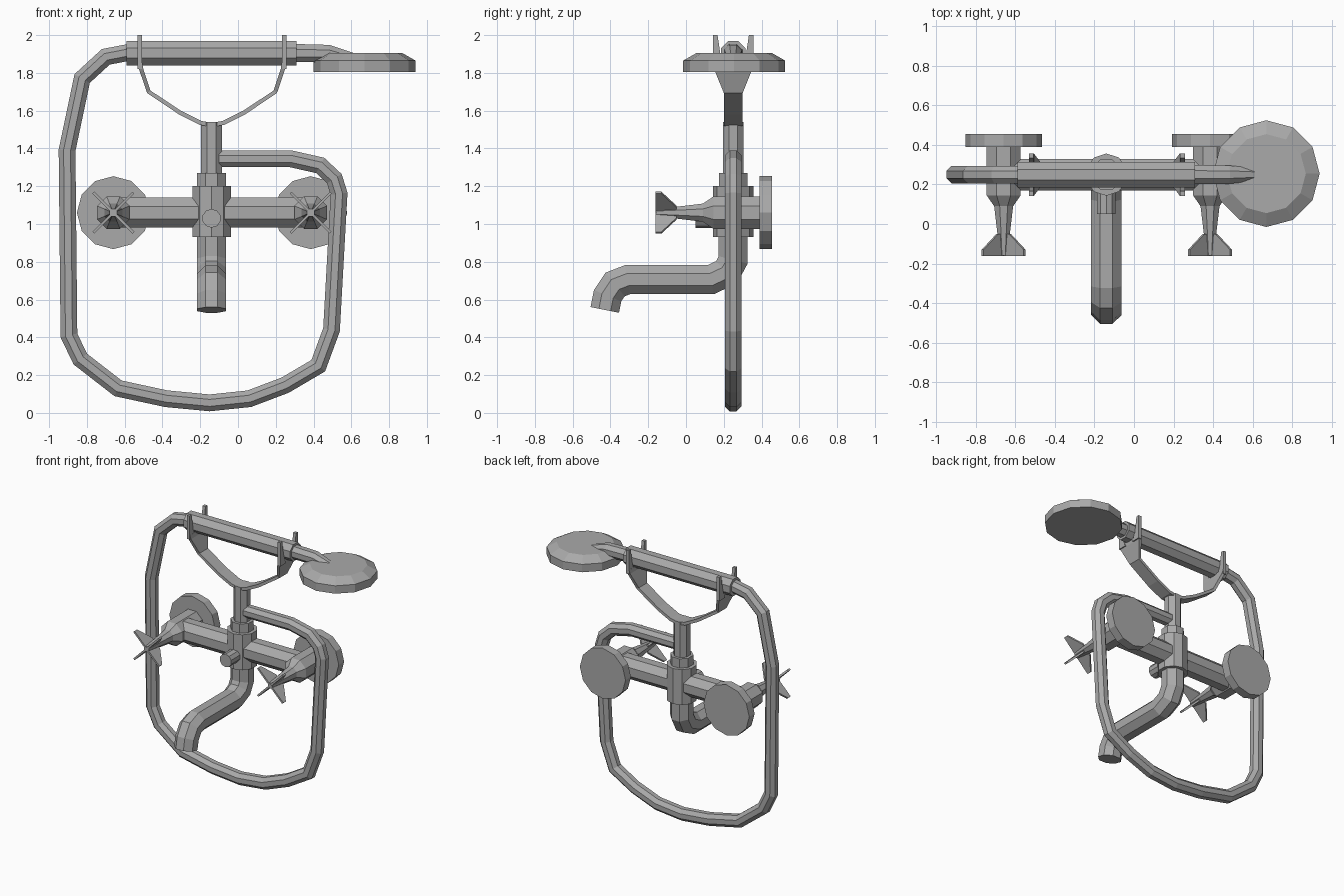
import bpy, bmesh, math
from mathutils import Vector

cube = bpy.data.objects.get("Cube")
if cube:
    bpy.data.objects.remove(cube, do_unlink=True)

metal = bpy.data.materials.new("grey metal")
metal.use_nodes = True
GREY = (0.4, 0.4, 0.4, 1)
metal.diffuse_color = GREY
metal.node_tree.nodes["Principled BSDF"].inputs["Base Color"].default_value = GREY

CX, CY = -0.14, 0.25          # axis of the mixer body
VALVES = {"right": -0.66, "left": 0.385}
VZ = 1.06                     # height of the valves


def finish(name, bm):
    bmesh.ops.recalc_face_normals(bm, faces=bm.faces)
    mesh = bpy.data.meshes.new(name)
    bm.to_mesh(mesh)
    bm.free()
    mesh.materials.append(metal)
    ob = bpy.data.objects.new(name, mesh)
    bpy.context.collection.objects.link(ob)
    return ob


def tube(name, path, radii, side, sides=8, phase=0.5):
    """Mitred tube along a planar path; side is the normal of its plane."""
    pts = [Vector(p) for p in path]
    side = Vector(side).normalized()
    if not isinstance(radii, (list, tuple)):
        radii = [radii] * len(pts)
    bm = bmesh.new()
    rings = []
    for i, p in enumerate(pts):
        a = (p - pts[max(i - 1, 0)]).normalized()
        b = (pts[min(i + 1, len(pts) - 1)] - p).normalized()
        t = (a + b).normalized()
        n = side.cross(t)
        stretch = 1 / max(0.5, t.dot(b if b.length else a))
        ring = []
        for k in range(sides):
            ang = 2 * math.pi * (k + phase) / sides
            ring.append(bm.verts.new(p + radii[i] * (side * math.cos(ang) + n * stretch * math.sin(ang))))
        rings.append(ring)
    for r, s in zip(rings, rings[1:]):
        for k in range(sides):
            j = (k + 1) % sides
            bm.faces.new((r[k], r[j], s[j], s[k]))
    bm.faces.new(rings[0])
    bm.faces.new(rings[-1])
    return finish(name, bm)


def prism(name, outline, offset):
    """Flat outline extruded by an offset."""
    bm = bmesh.new()
    face = bm.faces.new([bm.verts.new(p) for p in outline])
    new = bmesh.ops.extrude_face_region(bm, geom=[face])["geom"]
    bmesh.ops.translate(bm, vec=offset, verts=[v for v in new if isinstance(v, bmesh.types.BMVert)])
    return finish(name, bm)


X, Y, Z = (1, 0, 0), (0, 1, 0), (0, 0, 1)

# Flexible hose
hose = [(-0.1, 1.345), (0.28, 1.345), (0.435, 1.31), (0.51, 1.24), (0.535, 1.16),
        (0.495, 0.44), (0.425, 0.25), (0.25, 0.147), (0.06, 0.075), (-0.15, 0.053),
        (-0.38, 0.075), (-0.635, 0.13), (-0.835, 0.285), (-0.895, 0.41),
        (-0.905, 1.39), (-0.825, 1.77), (-0.7, 1.885), (-0.57, 1.91)]
tube("hose", [(x, CY, z) for x, z in hose], 0.048, Y)

# Hand shower: grip, neck and head
tube("shower_grip", [(-0.59, CY, 1.905), (0.31, CY, 1.905)], 0.07, Y)
tube("shower_neck", [(0.3, CY, 1.905), (0.48, CY, 1.902), (0.66, CY, 1.86)], [0.052, 0.05, 0.03], Y)
tube("shower_head", [(0.67, CY + 0.005, z) for z in (1.805, 1.865, 1.905)], [0.27, 0.27, 0.2], X, 12, 0)

# Mixer body: stem, collar, body and cross pipe
for name, low, high, r in (("stem", 1.2, 1.54, 0.06), ("upper_collar", 1.15, 1.27, 0.082),
                           ("mixer_body", 0.93, 1.2, 0.107)):
    tube(name, [(CX, CY, low), (CX, CY, high)], r, X, 10 if name == "mixer_body" else 8)
tube("cross_pipe", [(VALVES["right"], CY, VZ), (VALVES["left"], CY, VZ)], 0.086, Y)
tube("front_knob", [(CX, 0.2, 1.03), (CX, 0.05, 1.03)], 0.05, X, 10)

# Spout
spout = [(0.25, 0.95), (0.25, 0.81), (0.215, 0.745), (0.13, 0.705), (-0.31, 0.705),
         (-0.375, 0.68), (-0.415, 0.62), (-0.43, 0.545)]
tube("spout", [(CX, y, z) for y, z in spout], 0.083, X)

# Valves: wall flange, housing with tapered spindle, and crossed handle fins
for label, vx in VALVES.items():
    tube(label + "_wall_flange", [(vx, 0.39, VZ), (vx, 0.455, VZ)], 0.193, X, 12, 0)
    profile = [(0.39, 0.093), (0.145, 0.093), (0.09, 0.052), (-0.05, 0.034), (-0.16, 0.022)]
    tube(label + "_valve", [(vx, y, VZ) for y, r in profile], [r for y, r in profile], X)
    for k in range(4):
        ang = math.pi * (k / 2 + 0.25)
        d = Vector((math.cos(ang), 0, math.sin(ang)))
        thick = Vector((-d.z, 0, d.x)) * 0.014
        base = Vector((vx, 0, VZ)) - thick / 2
        fin = [(0, -0.05), (0.045, -0.05), (0.15, -0.13), (0.15, -0.162), (0, -0.162)]
        prism(f"{label}_handle_fin_{k + 1}", [base + d * r + Vector((0, y, 0)) for r, y in fin], thick)

# Cradle: a curved strap widening towards the grip
half = [(0, 1.525, 0.05), (0.06, 1.535, 0.05), (0.17, 1.59, 0.05),
        (0.335, 1.7, 0.05), (0.375, 1.82, 0.1), (0.38, 1.85, 0.107)]
strap = [(-x, z, w) for x, z, w in half[:0:-1]] + half
bm = bmesh.new()
rows = [[bm.verts.new((CX + 0.0025 + x, CY + s * w, z)) for s in (-1, 1)] for x, z, w in strap]
for a, b in zip(rows, rows[1:]):
    bm.faces.new((a[0], b[0], b[1], a[1]))
cradle = finish("cradle_strap", bm)
solid = cradle.modifiers.new("thickness", "SOLIDIFY")
solid.thickness = 0.022
solid.offset = 0

# Cradle prongs on both sides of the grip
for side, px in (("right", -0.52), ("left", 0.245)):
    for end, s in (("front", -1), ("back", 1)):
        prong = [(0.107, 1.82), (0.107, 2.0), (0.083, 2.0), (0.068, 1.9), (0.04, 1.82)]
        prism(f"{side}_{end}_prong", [(px - 0.012, CY + s * w, z) for w, z in prong], (0.024, 0, 0))
